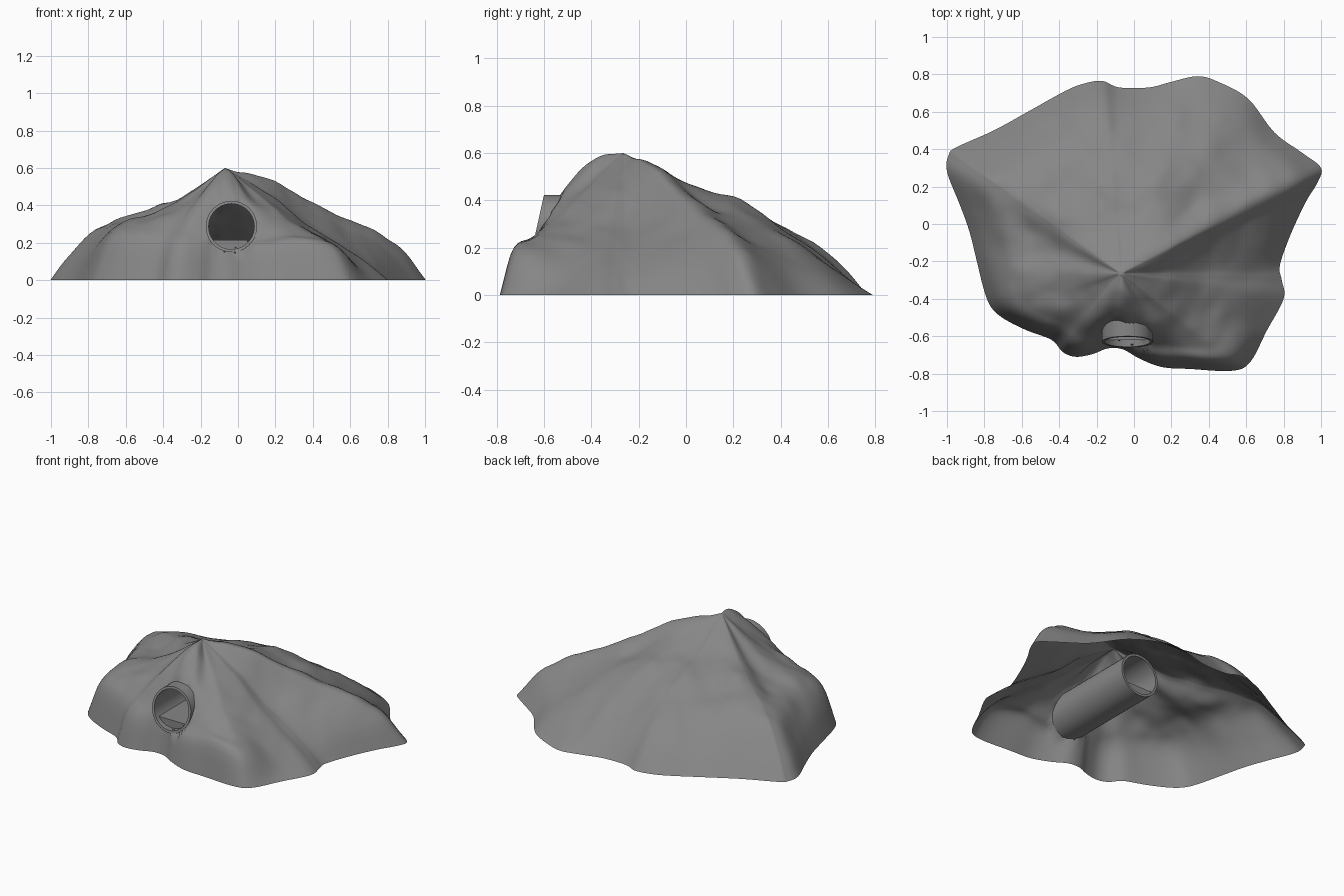
import bpy, bmesh, math
from mathutils import Vector, noise
from mathutils.geometry import intersect_point_line

if "Cube" in bpy.data.objects:
    bpy.data.objects.remove(bpy.data.objects["Cube"])

PEAK = Vector((-0.07, -0.265))
PEAK_H = 0.60
PIPE_X, PIPE_Z, R_OUT, R_IN = -0.035, 0.287, 0.137, 0.122

# Footprint of the mound, counter-clockwise
OUTLINE = [(0.79, -0.3), (0.78, -0.22), (0.84, -0.05), (0.92, 0.12), (0.98, 0.22),
           (1.0, 0.3), (0.9, 0.38), (0.75, 0.49), (0.61, 0.67), (0.45, 0.76),
           (0.34, 0.79), (0.2, 0.76), (0.08, 0.73), (-0.08, 0.73), (-0.17, 0.765),
           (-0.27, 0.75), (-0.37, 0.71), (-0.55, 0.61), (-0.75, 0.5), (-0.95, 0.41),
           (-0.99, 0.37), (-1.0, 0.28), (-0.93, 0.1), (-0.88, -0.04), (-0.84, -0.2),
           (-0.8, -0.36), (-0.76, -0.45), (-0.69, -0.51), (-0.57, -0.57), (-0.44, -0.62),
           (-0.38, -0.685), (-0.31, -0.71), (-0.22, -0.695), (-0.14, -0.665), (-0.06, -0.67),
           (0.03, -0.72), (0.15, -0.765), (0.3, -0.775), (0.52, -0.785), (0.62, -0.74),
           (0.71, -0.57), (0.8, -0.4)]

# Heights along 16 spokes from the peak (every 22.5 degrees from +x)
STOPS = (0, 0.25, 0.5, 0.75, 0.9, 1)
SPOKES = [(.47, .31, .17, .08), (.50, .34, .23, .13), (.50, .36, .235, .13), (.47, .38, .19, .07),
          (.46, .375, .24, .12), (.45, .355, .235, .11), (.45, .375, .275, .12), (.43, .335, .265, .13),
          (.46, .37, .30, .18), (.46, .36, .285, .20), (.50, .40, .28, .18), (.55, .45, .28, .17),
          (.58, .50, .34, .17), (.56, .43, .235, .16), (.49, .34, .24, .19), (.47, .31, .19, .08)]
RIDGE = (Vector((0.05, -0.18)), Vector((0.72, 0.19)))
SPUR = Vector((0.85, 0.265))


def hermite(a, b, ma, mb, t):
    t2, t3 = t * t, t * t * t
    return (a * (2*t3 - 3*t2 + 1) + ma * (t3 - 2*t2 + t)
            + b * (3*t2 - 2*t3) + mb * (t3 - t2))


def spoke_heights(angle):
    """Blend the neighbouring spokes smoothly around the peak."""
    u = (angle / (2 * math.pi) * 16) % 16
    i, t = int(u), u - int(u)
    s = [SPOKES[(i + k) % 16] for k in (-1, 0, 1, 2)]
    mid = [hermite(b, c, (c - a) / 2, (d - b) / 2, t) for a, b, c, d in zip(*s)]
    return [PEAK_H] + mid + [0]


def height(hs, f):
    """Smooth height at fraction f of the way from peak to footprint."""
    n = len(STOPS) - 1
    i = max(k for k in range(n) if STOPS[k] <= f)

    def slope(k):
        a, b = max(k - 1, 0), min(k + 1, n)
        return (hs[b] - hs[a]) / (STOPS[b] - STOPS[a])
    w = STOPS[i + 1] - STOPS[i]
    return hermite(hs[i], hs[i + 1], slope(i) * w, slope(i + 1) * w, (f - STOPS[i]) / w)


def ridge_height(p):
    """Extra height of the crest that runs to the right-hand corner."""
    foot, t = intersect_point_line(p, *RIDGE)
    near = RIDGE[0].lerp(RIDGE[1], min(max(t, 0), 1))
    return (0.035 * math.exp(-(p - near).length_squared / 0.006)
            + 0.045 * math.exp(-(p - SPUR).length_squared / 0.007))


def finish(name, bm, mat, angle=40):
    me = bpy.data.meshes.new(name)
    bm.to_mesh(me)
    bm.free()
    me.materials.append(mat)
    ob = bpy.data.objects.new(name, me)
    bpy.context.collection.objects.link(ob)
    bpy.ops.object.select_all(action='DESELECT')
    ob.select_set(True)
    bpy.context.view_layer.objects.active = ob
    bpy.ops.object.shade_smooth_by_angle(angle=math.radians(angle))
    return ob


rock = bpy.data.materials.new("rock_grey")
rock.diffuse_color = (0.24, 0.24, 0.24, 1)
rock.use_nodes = True
rock.node_tree.nodes["Principled BSDF"].inputs["Base Color"].default_value = rock.diffuse_color

# Rocky mound: open-bottomed shell
RINGS, SUB = 36, 5
edge = []
for i in range(len(OUTLINE)):
    a, b, c, d = (Vector(OUTLINE[(i + k) % len(OUTLINE)]) for k in (-1, 0, 1, 2))
    edge += [hermite(b, c, (c - a) / 2, (d - b) / 2, k / SUB) for k in range(SUB)]

bm = bmesh.new()
top = bm.verts.new((*PEAK, PEAK_H))
columns = []
for e in edge:
    d = e - PEAK
    angle = math.atan2(d.y, d.x)
    col = []
    for r in range(1, RINGS + 1):
        f = r / RINGS
        p = PEAK + d * f
        fade = min(1, 5 * f * (1 - f))
        # Wandering slopes, then lumps
        warp = 0.14 * fade * noise.noise((p.x * 4, p.y * 4, 5))
        bump = noise.noise((p.x * 5, p.y * 5, 0.3)) + 0.5 * noise.noise((p.x * 11, p.y * 11, 2))
        z = height(spoke_heights(angle + warp), f) + fade * (0.015 * bump + ridge_height(p))
        col.append(bm.verts.new((p.x, p.y, max(z, 0))))
    columns.append(col)
for j, col in enumerate(columns):
    nxt = columns[(j + 1) % len(columns)]
    bm.faces.new((top, col[0], nxt[0]))
    for r in range(RINGS - 1):
        bm.faces.new((col[r], col[r + 1], nxt[r + 1], nxt[r]))


# Round hole for the pipe, its rim hidden inside the pipe wall
def pipe_distance(p):
    return math.hypot(p.x - PIPE_X, p.z - PIPE_Z)


def mouth_y(z):
    return -0.63 + (z - PIPE_Z) * 0.22


R_HOLE = (R_OUT + R_IN) / 2
for v in bm.verts:
    dist = pipe_distance(v.co)
    if v.co.y > -0.4 or dist > R_OUT + 0.008:
        continue
    v.co.y = max(v.co.y, mouth_y(v.co.z) + 0.012)
    if abs(dist - R_HOLE) < 0.016:
        k = R_HOLE / dist
        v.co.x = PIPE_X + (v.co.x - PIPE_X) * k
        v.co.z = PIPE_Z + (v.co.z - PIPE_Z) * k
hole = []
for f in bm.faces:
    c = f.calc_center_median()
    if c.y < -0.4 and pipe_distance(c) < R_HOLE - 0.003:
        hole.append(f)
bmesh.ops.delete(bm, geom=hole, context='FACES')
finish("rocky_mound", bm, rock, 60)

# Tunnel pipe: hollow, with a mouth that leans back
SIDES, BACK_Y = 40, 0.01
bm = bmesh.new()
loops = []
for radius, front in ((R_OUT, True), (R_OUT, False), (R_IN, False), (R_IN, True)):
    loop = []
    for k in range(SIDES):
        a = 2 * math.pi * k / SIDES
        x, z = PIPE_X + radius * math.cos(a), PIPE_Z + radius * math.sin(a)
        loop.append(bm.verts.new((x, mouth_y(z) if front else BACK_Y, z)))
    loops.append(loop)
for n in range(4):
    a, b = loops[n], loops[(n + 1) % 4]
    for k in range(SIDES):
        m = (k + 1) % SIDES
        bm.faces.new((a[k], a[m], b[m], b[k]))
bmesh.ops.recalc_face_normals(bm, faces=bm.faces)
finish("tunnel_pipe", bm, rock)

# Flat floor filling the bottom of the pipe
FLOOR_Z, FLOOR_FRONT = 0.215, -0.62
half = math.acos((PIPE_Z - FLOOR_Z) / R_IN)
bm = bmesh.new()
arc = [-math.pi / 2 + half * (k / 8 - 1) for k in range(17)]
face = bm.faces.new([bm.verts.new((PIPE_X + R_IN * math.cos(a), FLOOR_FRONT,
                                   PIPE_Z + R_IN * math.sin(a))) for a in arc])
ext = bmesh.ops.extrude_face_region(bm, geom=[face], use_keep_orig=True)
bmesh.ops.translate(bm, vec=(0, BACK_Y - 0.01 - FLOOR_FRONT, 0),
                    verts=[g for g in ext["geom"] if isinstance(g, bmesh.types.BMVert)])
bmesh.ops.recalc_face_normals(bm, faces=bm.faces)
finish("tunnel_floor", bm, rock)
